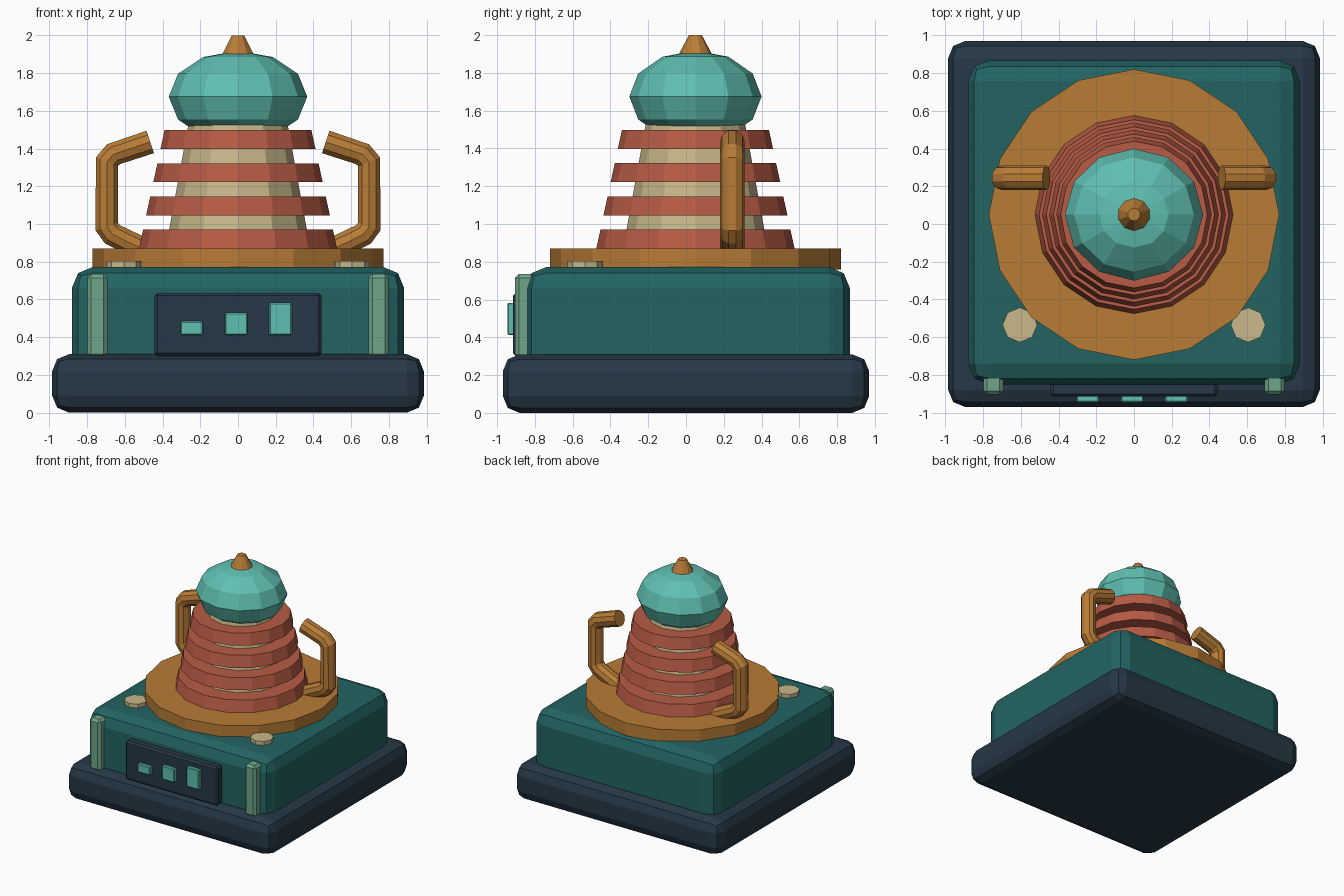
import bpy
import math

cube = bpy.data.objects.get("Cube")
if cube:
    bpy.data.objects.remove(cube, do_unlink=True)


def material(name, hex_code):
    """Flat material from a display colour, stored as linear values."""
    srgb = [int(hex_code[i:i + 2], 16) / 255 for i in (0, 2, 4)]
    colour = [c / 12.92 if c < 0.04 else ((c + 0.055) / 1.055) ** 2.4 for c in srgb] + [1]
    mat = bpy.data.materials.new(name)
    mat.use_nodes = True
    mat.diffuse_color = colour
    mat.node_tree.nodes["Principled BSDF"].inputs["Base Color"].default_value = colour
    return mat


navy = material("dark navy", "263847")
teal = material("deep teal", "226462")
copper = material("copper", "B87C36")
brick = material("brick red", "B85B45")
cream = material("cream", "C8B88A")
mint = material("mint", "5FBFB2")
sage = material("sage green", "70A68B")

AXIS_Y = 0.05  # the tower stands slightly behind the centre


def finish(name, mat):
    obj = bpy.context.object
    obj.name = name
    obj.data.materials.append(mat)
    return obj


def box(name, mat, xs, ys, zs, bevel=0.0, segments=1):
    """Box given by its extents, with optional bevelled edges."""
    spans = (xs, ys, zs)
    bpy.ops.mesh.primitive_cube_add(size=1, location=[(a + b) / 2 for a, b in spans])
    obj = finish(name, mat)
    obj.scale = [b - a for a, b in spans]
    bpy.ops.object.transform_apply(location=False, rotation=False, scale=True)
    if bevel:
        mod = obj.modifiers.new("Bevel", "BEVEL")
        mod.width, mod.segments = bevel, segments
    return obj


def drum(name, mat, sides, r_low, r_high, z_low, z_high, x=0.0, y=AXIS_Y):
    """Straight or tapered drum, flat faced, with corners on the x axis."""
    bpy.ops.mesh.primitive_cone_add(vertices=sides, radius1=r_low, radius2=r_high,
                                    depth=z_high - z_low,
                                    location=(x, y, (z_low + z_high) / 2))
    return finish(name, mat)


# Base and housing
box("base_slab", navy, (-0.985, 0.985), (-0.97, 0.97), (0, 0.31), 0.09, 2)
box("housing", teal, (-0.88, 0.88), (-0.85, 0.867), (0.18, 0.772), 0.11, 2)

# Front control panel with three lights of growing height
box("control_panel", navy, (-0.443, 0.443), (-0.915, -0.82), (0.3, 0.635), 0.015)
for i, top in enumerate((0.485, 0.53, 0.583)):
    x = -0.245 + 0.235 * i
    box(f"panel_light_{i + 1}", mint, (x - 0.06, x + 0.06), (-0.945, -0.9),
        (0.412, top), 0.006)

# Turntable and tapered tower
drum("turntable", copper, 16, 0.77, 0.77, 0.76, 0.87)
drum("tower_core", cream, 12, 0.385, 0.25, 0.86, 1.6)
for i in range(4):
    r, z = 0.525 - 0.038 * i, 0.87 + 0.176 * i
    drum(f"tower_ring_{i + 1}", brick, 16, r, r - 0.022, z, z + 0.1)

# Faceted dome and finial
bpy.ops.mesh.primitive_uv_sphere_add(segments=12, ring_count=6, radius=1,
                                     location=(0, AXIS_Y, 1.675))
dome = finish("dome", mint)
dome.scale = (0.367, 0.35, 0.243)
drum("finial", copper, 10, 0.087, 0.034, 1.9, 2.0)


def pipe(name, side):
    """Bent side pipe with short chamfered elbows."""
    path = [(0.465, 1.435), (0.66, 1.37), (0.695, 1.33),
            (0.695, 0.985), (0.665, 0.945), (0.45, 0.84)]
    curve = bpy.data.curves.new(name, "CURVE")
    curve.dimensions = "3D"
    curve.bevel_depth = 0.066
    curve.bevel_resolution = 3
    curve.use_fill_caps = True
    spline = curve.splines.new("POLY")
    spline.points.add(len(path) - 1)
    spline.use_smooth = False
    for point, (x, z) in zip(spline.points, path):
        point.co = (side * x, 0.245, z, 1)
    obj = bpy.data.objects.new(name, curve)
    bpy.context.collection.objects.link(obj)
    curve.materials.append(copper)
    bpy.ops.object.select_all(action="DESELECT")
    obj.select_set(True)
    bpy.context.view_layer.objects.active = obj
    bpy.ops.object.convert(target="MESH")


# Paired parts on each side
for label, side in (("left", 1), ("right", -1)):
    pipe(f"{label}_pipe", side)
    drum(f"{label}_cap", cream, 8, 0.092, 0.092, 0.76, 0.805, side * 0.605, -0.535)
    x = side * 0.745
    box(f"{label}_front_post", sage, (x - 0.053, x + 0.053), (-0.905, -0.8),
        (0.29, 0.735), 0.02)
